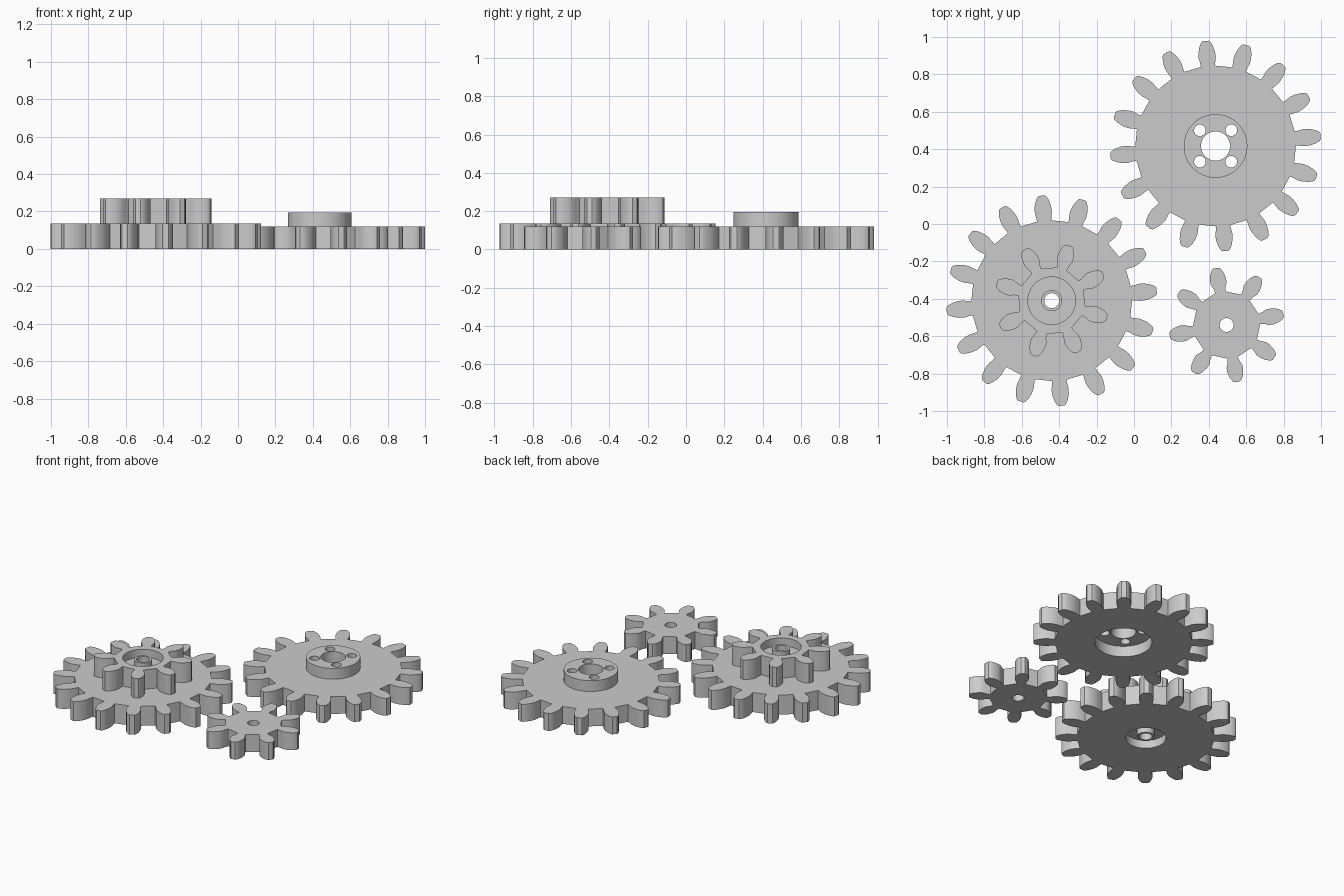
import bpy, bmesh, math

if "Cube" in bpy.data.objects:
    bpy.data.objects.remove(bpy.data.objects["Cube"])

grey = bpy.data.materials.new("plain grey")
grey.diffuse_color = (0.6, 0.6, 0.6, 1)
grey.use_nodes = True
grey.node_tree.nodes["Principled BSDF"].inputs["Base Color"].default_value = grey.diffuse_color


def prism(name, pts, z0, z1):
    """Extrude a closed outline from z0 up to z1."""
    bm = bmesh.new()
    face = bm.faces.new([bm.verts.new((x, y, z0)) for x, y in pts])
    ext = bmesh.ops.extrude_face_region(bm, geom=[face], use_keep_orig=True)
    top = [v for v in ext["geom"] if isinstance(v, bmesh.types.BMVert)]
    bmesh.ops.translate(bm, verts=top, vec=(0, 0, z1 - z0))
    bmesh.ops.recalc_face_normals(bm, faces=bm.faces)
    me = bpy.data.meshes.new(name)
    bm.to_mesh(me)
    bm.free()
    me.materials.append(grey)
    ob = bpy.data.objects.new(name, me)
    bpy.context.collection.objects.link(ob)
    return ob


def disc(c, r, z0, z1, n=48):
    pts = [(c[0] + r * math.cos(2 * math.pi * i / n),
            c[1] + r * math.sin(2 * math.pi * i / n)) for i in range(n)]
    return prism("disc", pts, z0, z1)


def gear(name, c, teeth, phase, profile, z0, z1):
    """Toothed outline; profile is (radius, half width) from root to tip."""
    pts = []
    for k in range(teeth):
        a = math.radians(phase) + 2 * math.pi * k / teeth
        side = [(r, -w) for r, w in profile] + [(r, w) for r, w in reversed(profile)]
        for r, w in side:
            pts.append((c[0] + r * math.cos(a) - w * math.sin(a),
                        c[1] + r * math.sin(a) + w * math.cos(a)))
    return prism(name, pts, z0, z1)


def combine(ob, tool, op):
    """Apply a boolean and discard the tool."""
    m = ob.modifiers.new("bool", 'BOOLEAN')
    m.operation, m.object, m.solver = op, tool, 'EXACT'
    bpy.context.view_layer.objects.active = ob
    bpy.ops.object.modifier_apply(modifier=m.name)
    bpy.data.objects.remove(tool)


def add(ob, tool):
    combine(ob, tool, 'UNION')


def cut(ob, tool):
    combine(ob, tool, 'DIFFERENCE')


BIG = [(0.428, 0.038), (0.45, 0.041), (0.475, 0.046), (0.505, 0.044),
       (0.535, 0.036), (0.557, 0.025), (0.564, 0.016)]
SMALL = [(0.178, 0.027), (0.205, 0.034), (0.225, 0.043), (0.25, 0.043),
         (0.28, 0.036), (0.302, 0.024), (0.309, 0.014)]

# Large gear with raised hub, bolt holes and a socket underneath
c = (0.436, 0.417)
large = gear("large_gear", c, 16, 95.4, BIG, 0, 0.12)
add(large, disc(c, 0.17, 0.06, 0.195, 64))
cut(large, disc(c, 0.178, -0.05, 0.075, 64))
cut(large, disc(c, 0.078, -0.1, 0.3))
for sx in (-1, 1):
    for sy in (-1, 1):
        cut(large, disc((c[0] + sx * 0.084, c[1] + sy * 0.084), 0.031, -0.1, 0.3, 32))

# Double gear: small pinion on a large wheel, recessed both sides round a bored boss
c = (-0.44, -0.41)
double = gear("double_gear", c, 16, 95.4, BIG, 0, 0.135)
add(double, gear("pinion", c, 8, 117.4, SMALL, 0.1, 0.27))
cut(double, disc(c, 0.127, 0.215, 0.35, 64))
cut(double, disc(c, 0.127, -0.1, 0.055, 64))
add(double, disc(c, 0.056, 0.01, 0.26))
cut(double, disc(c, 0.04, -0.1, 0.4))

# Small gear with a bore
c = (0.495, -0.54)
small = gear("small_gear", c, 8, 100.7, SMALL, 0, 0.12)
cut(small, disc(c, 0.037, -0.1, 0.3))

# Smooth the curved walls, keep the rims and tooth roots crisp
bpy.ops.object.select_all(action='DESELECT')
for ob in (large, double, small):
    ob.select_set(True)
bpy.context.view_layer.objects.active = large
bpy.ops.object.shade_smooth_by_angle(angle=math.radians(30))
